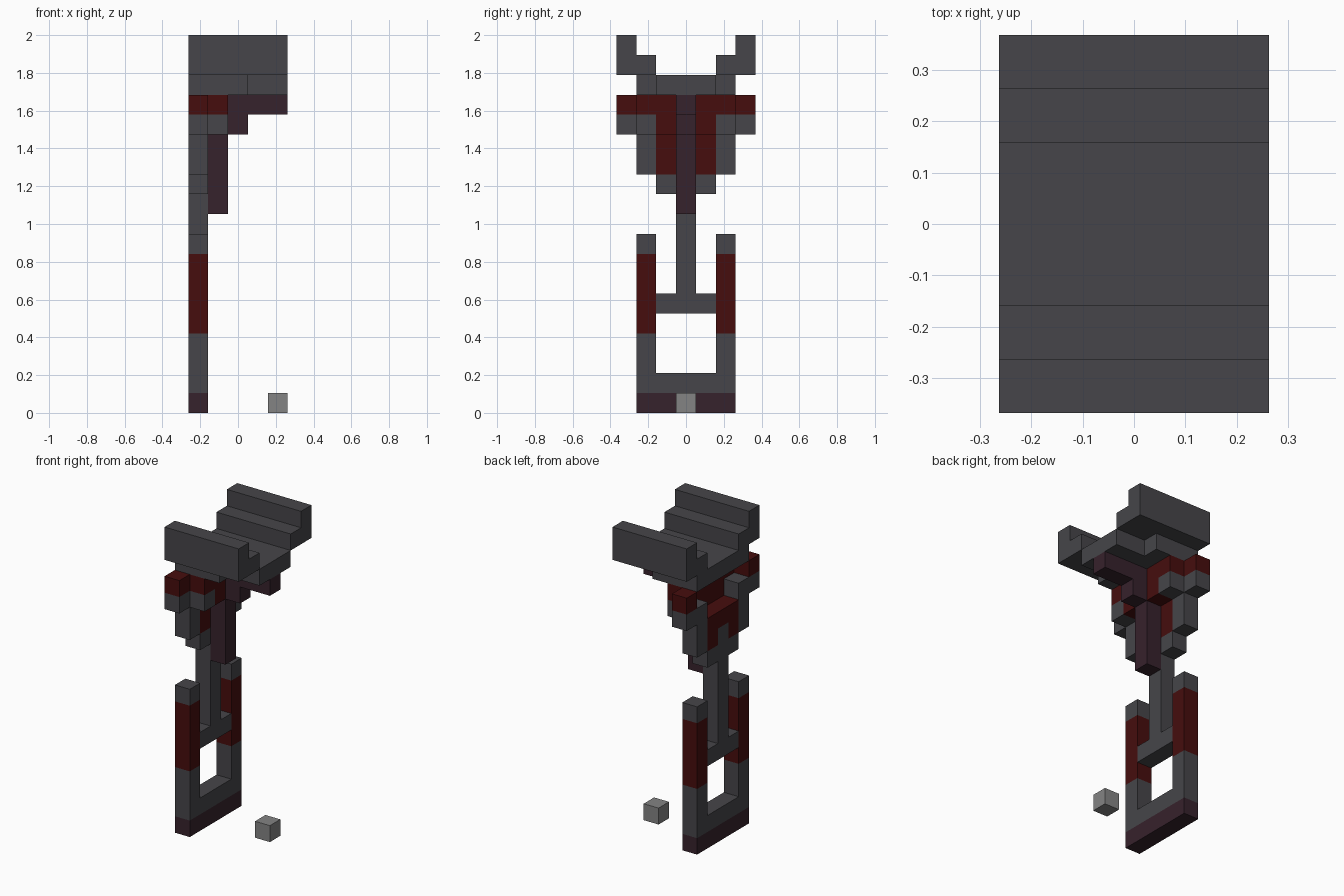
import bpy
import bmesh
from mathutils import Vector

cube = bpy.data.objects.get("Cube")
if cube:
    bpy.data.objects.remove(cube, do_unlink=True)

U = 2 / 19                      # size of one block
ORIGIN = Vector((2.5, 3.5, 0))  # centre of the block grid


def material(name, color):
    m = bpy.data.materials.new(name)
    m.use_nodes = True
    m.diffuse_color = (*color, 1)
    m.node_tree.nodes["Principled BSDF"].inputs["Base Color"].default_value = (*color, 1)
    return m


GREY = material("dark grey", (0.061, 0.06, 0.067))
RED = material("deep red", (0.061, 0.004, 0.004))
PURPLE = material("dark purple", (0.037, 0.016, 0.025))
LIGHT = material("light grey", (0.23, 0.23, 0.23))


def block(name, mat, x, y, z, mirror=False):
    """Box over block ranges (start, end) on each axis, optionally mirrored in y."""
    lo = (Vector((x[0], y[0], z[0])) - ORIGIN) * U
    hi = (Vector((x[1], y[1], z[1])) - ORIGIN) * U
    bm = bmesh.new()
    bmesh.ops.create_cube(bm, size=1)
    size, mid = hi - lo, (lo + hi) / 2
    for v in bm.verts:
        v.co = Vector(a * b for a, b in zip(v.co, size)) + mid
    mesh = bpy.data.meshes.new(name)
    bm.to_mesh(mesh)
    bm.free()
    mesh.materials.append(mat)
    obj = bpy.data.objects.new(name, mesh)
    bpy.context.collection.objects.link(obj)
    if mirror:
        mod = obj.modifiers.new("mirror", "MIRROR")
        mod.use_axis = (False, True, False)
    return obj


BACK, MID, FULL = (0, 1), (1, 2), (0, 5)

# Lower frame
block("foot_bar", PURPLE, BACK, (1, 6), (0, 1))
block("lower_rail", GREY, BACK, (1, 6), (1, 2))
block("post_base", GREY, BACK, (1, 2), (2, 4), True)
block("post_grip", RED, BACK, (1, 2), (4, 8), True)
block("post_tip", GREY, BACK, (1, 2), (8, 9), True)
block("cross_bar", GREY, BACK, (2, 5), (5, 6))

# Central stem and its red arch
block("stem", GREY, BACK, (3, 4), (6, 13))
block("stem_shoulder", GREY, BACK, (2, 3), (11, 12), True)
block("arch_leg", RED, BACK, (2, 3), (12, 13), True)
block("arch_top", RED, BACK, (2, 5), (13, 14))

# Stepped side brackets
block("bracket_side", GREY, BACK, (1, 2), (12, 15), True)
block("bracket_end", GREY, BACK, (0, 1), (14, 15), True)
block("bracket_cap", RED, BACK, (0, 1), (15, 16), True)
block("bracket_inner", GREY, MID, (1, 2), (14, 15), True)
block("collar_wing", RED, MID, (1, 2), (15, 16), True)
block("collar", RED, MID, (2, 5), (14, 16))

# Stepped support under the tray
block("support_post", PURPLE, MID, (3, 4), (10, 14))
block("support_step", PURPLE, (2, 3), (3, 4), (14, 15))
block("support_arm", PURPLE, (2, 5), (3, 4), (15, 16))

# Tray with stepped walls
block("tray_floor", GREY, FULL, (2, 5), (16, 17))
block("tray_floor_side", GREY, (0, 3), (1, 2), (16, 17), True)
block("tray_ledge", GREY, FULL, (0, 2), (17, 18), True)
block("tray_rim", GREY, FULL, (0, 1), (18, 19), True)

# Loose block on the ground
block("loose_block", LIGHT, (4, 5), (3, 4), (0, 1))
